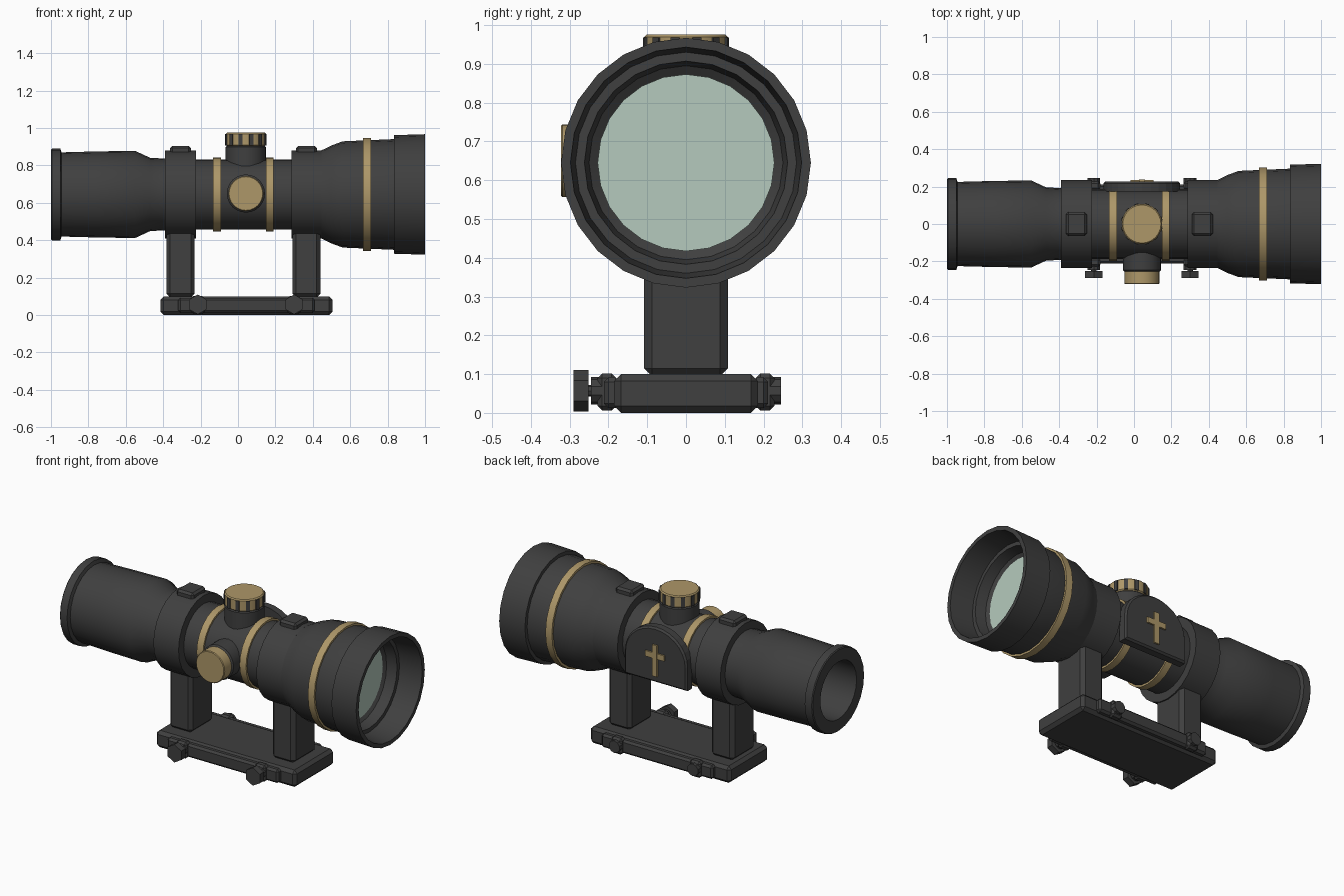
import bpy, bmesh, math
from mathutils import Matrix, Vector

if "Cube" in bpy.data.objects:
    bpy.data.objects.remove(bpy.data.objects["Cube"])

CZ, TX = 0.645, 0.042          # height of the optical axis, x of the turrets


def mat(name, rgb):
    m = bpy.data.materials.new(name)
    m.diffuse_color = (*rgb, 1)
    m.use_nodes = True
    m.node_tree.nodes["Principled BSDF"].inputs["Base Color"].default_value = m.diffuse_color
    return m


DARK = mat("dark_grey_metal", (0.05, 0.05, 0.05))
GOLD = mat("brass", (0.42, 0.31, 0.14))
GLASS = mat("green_glass", (0.46, 0.59, 0.51))


def finish(bm, name, material, smooth=False):
    bmesh.ops.recalc_face_normals(bm, faces=bm.faces)
    me = bpy.data.meshes.new(name)
    bm.to_mesh(me)
    bm.free()
    ob = bpy.data.objects.new(name, me)
    bpy.context.collection.objects.link(ob)
    me.materials.append(material)
    if smooth:
        bpy.ops.object.select_all(action='DESELECT')
        ob.select_set(True)
        bpy.context.view_layer.objects.active = ob
        bpy.ops.object.shade_smooth_by_angle(angle=math.radians(28))
    return ob


def lathe(name, profile, material=DARK, n=24):
    """Closed (x, radius) profile turned around the optical axis."""
    bm = bmesh.new()
    rings = []
    for i in range(n):
        a = 2 * math.pi * i / n
        rings.append([bm.verts.new((x, r * math.cos(a), CZ + r * math.sin(a))) for x, r in profile])
    k = len(profile)
    for i in range(n):
        p, q = rings[i], rings[(i + 1) % n]
        for j in range(k):
            bm.faces.new((p[j], p[(j + 1) % k], q[(j + 1) % k], q[j]))
    return finish(bm, name, material, True)


def cyl(name, a, b, r, material=DARK, n=24, bevel=0.0):
    """Cylinder from point a to point b."""
    a, b = Vector(a), Vector(b)
    bm = bmesh.new()
    rot = (b - a).to_track_quat('Z', 'Y').to_matrix().to_4x4()
    bmesh.ops.create_cone(bm, cap_ends=True, segments=n, radius1=r, radius2=r, depth=(b - a).length,
                          matrix=Matrix.Translation((a + b) / 2) @ rot)
    if bevel:
        rims = [e for e in bm.edges if any(len(f.verts) > 4 for f in e.link_faces)]
        bmesh.ops.bevel(bm, geom=rims, offset=bevel, segments=1, affect='EDGES')
    return finish(bm, name, material, n > 12)


def box(name, x, y, z, material=DARK, bevel=0.0):
    """Box given by its (min, max) ranges."""
    bm = bmesh.new()
    size = [r[1] - r[0] for r in (x, y, z)]
    mid = [(r[0] + r[1]) / 2 for r in (x, y, z)]
    bmesh.ops.create_cube(bm, size=1, matrix=Matrix.Translation(mid) @ Matrix.Diagonal((*size, 1)))
    if bevel:
        bmesh.ops.bevel(bm, geom=bm.edges[:], offset=bevel, segments=1, affect='EDGES')
    return finish(bm, name, material)


# Optical tube
lathe("eyepiece", [(-1, 0.17), (-1, 0.24), (-0.995, 0.245), (-0.95, 0.245), (-0.943, 0.225),
                   (-0.76, 0.23), (-0.55, 0.233), (-0.47, 0.196), (-0.36, 0.19), (-0.36, 0.17)])
lathe("main_tube", [(-0.38, 0.16), (-0.38, 0.187), (0.40, 0.187), (0.40, 0.16)])
lathe("objective_bell", [(0.40, 0.17), (0.40, 0.225), (0.445, 0.235), (0.50, 0.262), (0.56, 0.284),
                         (0.835, 0.296), (0.835, 0.317), (1, 0.322), (1, 0.298), (0.86, 0.285),
                         (0.86, 0.262), (0.80, 0.25), (0.78, 0.22)])
cyl("front_lens", (0.77, 0, CZ), (0.79, 0, CZ), 0.228, GLASS)
cyl("rear_lens", (-0.77, 0, CZ), (-0.75, 0, CZ), 0.18, GLASS)

# Brass bands
for name, x, r in (("rear_band", -0.112, 0.198), ("middle_band", 0.17, 0.198), ("bell_band", 0.69, 0.302)):
    lathe(name, [(x - 0.021, r - 0.03), (x - 0.021, r), (x + 0.021, r), (x + 0.021, r - 0.03)], GOLD)

# Mount rings with top pads and posts
for side, x0, x1 in (("rear", -0.39, -0.225), ("front", 0.285, 0.447)):
    lathe(side + "_ring", [(x0, 0.17), (x0, 0.236), (x1, 0.236), (x1, 0.17)])
    xm = (x0 + x1) / 2
    box(side + "_ring_pad", (xm - 0.056, xm + 0.056), (-0.063, 0.063), (0.84, 0.905), DARK, 0.012)
    box(side + "_post", (xm - 0.075, xm + 0.075), (-0.108, 0.108), (0.095, 0.47), DARK, 0.02)

# Base rail with clamps
box("base_rail", (-0.415, 0.505), (-0.185, 0.185), (0, 0.1), DARK, 0.018)
for side, s in (("front", -1), ("back", 1)):
    def span(a, b):
        return tuple(sorted((s * a, s * b)))
    box(side + "_clamp_strip", (-0.32, 0.41), span(0.17, 0.212), (0.012, 0.092), DARK, 0.012)
    for i, x in enumerate((-0.215, 0.30)):
        box(f"{side}_clamp_lug_{i}", (x - 0.035, x + 0.035), span(0.18, 0.228), (0.006, 0.102), DARK, 0.012)
        cyl(f"{side}_clamp_nut_{i}", (x, s * 0.2, 0.057), (x, s * 0.245, 0.057), 0.036, DARK, 10)
        if s < 0:
            cyl(f"clamp_bolt_shaft_{i}", (x, -0.2, 0.057), (x, -0.27, 0.057), 0.015, DARK, 8)
            cyl(f"clamp_bolt_head_{i}", (x, -0.252, 0.057), (x, -0.29, 0.057), 0.053, DARK, 6)

# Top turret with ribbed brass knob
cyl("top_turret_base", (TX, 0, 0.78), (TX, 0, 0.906), 0.108, DARK, 24, 0.008)
cyl("top_turret_knob", (TX, 0, 0.904), (TX, 0, 0.975), 0.108, GOLD, 24, 0.006)
for i in range(12):
    rib = box(f"top_knob_rib_{i}", (0.09, 0.112), (-0.011, 0.011), (0.908, 0.968))
    rib.matrix_world = Matrix.Translation((TX, 0, 0)) @ Matrix.Rotation(math.pi * (i + 0.5) / 6, 4, 'Z')

# Side turret
cyl("side_turret_base", (TX, -0.14, CZ + 0.005), (TX, -0.255, CZ + 0.005), 0.102, DARK, 24, 0.008)
cyl("side_turret_knob", (TX, -0.25, CZ + 0.005), (TX, -0.322, CZ + 0.005), 0.094, GOLD, 24, 0.004)

# Arched plate on the back
bm = bmesh.new()
outline = [(TX - 0.205, 0.50), (TX + 0.205, 0.50)]
outline += [(TX + 0.205 * math.cos(math.pi * i / 14), 0.64 + 0.185 * math.sin(math.pi * i / 14)) for i in range(15)]
face = bm.faces.new([bm.verts.new((x, 0.175, z)) for x, z in outline])
out = bmesh.ops.extrude_face_region(bm, geom=[face])
top = [g for g in out["geom"] if isinstance(g, bmesh.types.BMVert)]
bmesh.ops.translate(bm, verts=top, vec=(0, 0.052, 0))
rim = [e for e in bm.edges if all(v in top for v in e.verts)]
bmesh.ops.bevel(bm, geom=rim, offset=0.01, segments=1, affect='EDGES')
finish(bm, "arched_side_plate", DARK)

# Brass inlay of two crossed bars
box("inlay_upright", (TX - 0.016, TX + 0.016), (0.22, 0.237), (0.54, 0.725), GOLD)
box("inlay_crossbar", (TX - 0.062, TX + 0.062), (0.22, 0.2365), (0.645, 0.678), GOLD)
